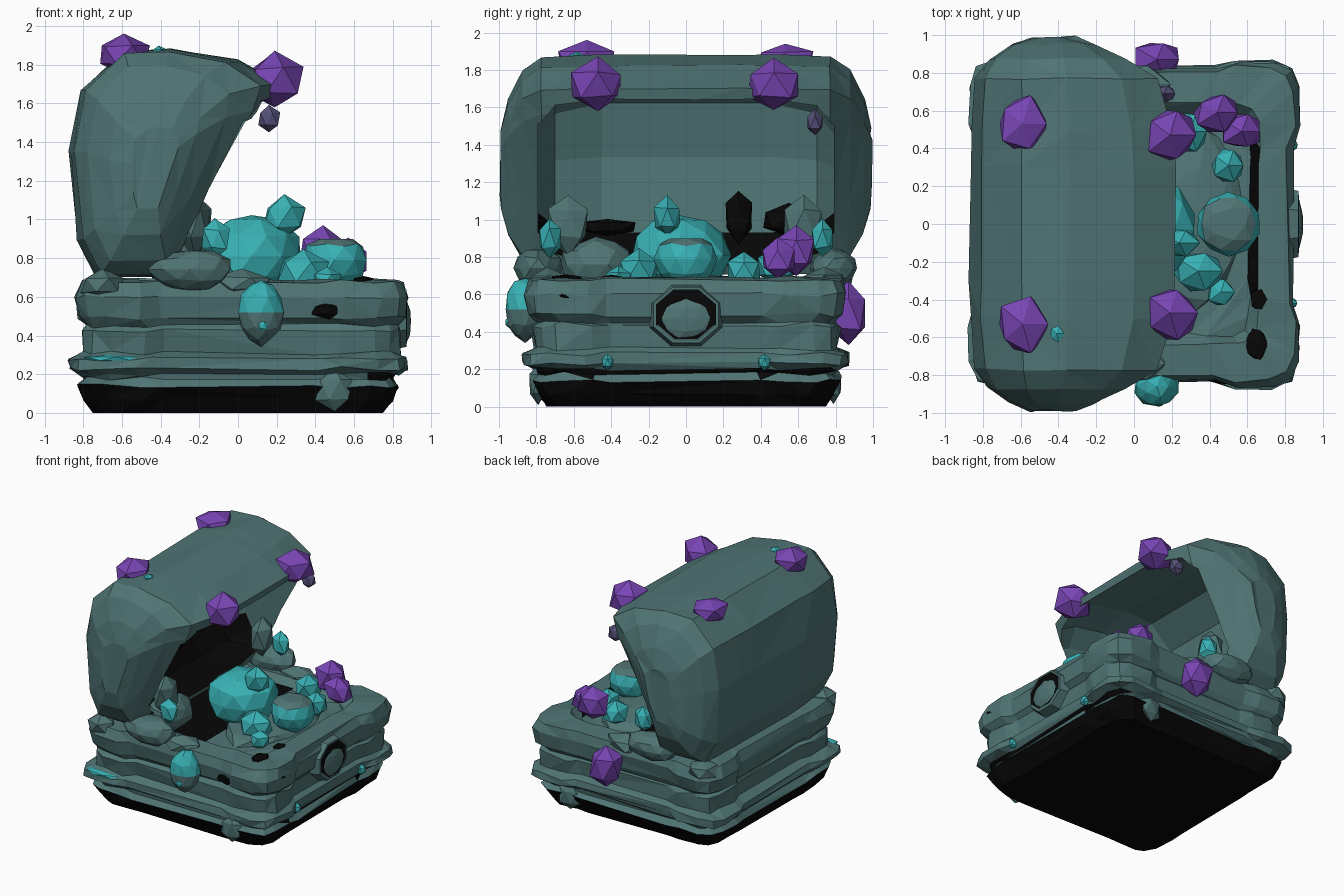
import bpy, bmesh, math, random
from mathutils import Vector

random.seed(4)
cube = bpy.data.objects.get("Cube")
if cube:
    bpy.data.objects.remove(cube)


def material(name, rgb):
    m = bpy.data.materials.new(name)
    m.use_nodes = True
    m.diffuse_color = (*rgb, 1)
    bsdf = m.node_tree.nodes["Principled BSDF"]
    bsdf.inputs["Base Color"].default_value = (*rgb, 1)
    bsdf.inputs["Roughness"].default_value = 0.9
    return m


MATS = [material("slate_teal", (0.08, 0.175, 0.175)),
        material("black", (0.002, 0.002, 0.002)),
        material("cyan_gem", (0.04, 0.44, 0.46)),
        material("purple_gem", (0.19, 0.06, 0.46)),
        material("dusky_violet", (0.09, 0.08, 0.19))]
STONE, BLACK, CYAN, PURPLE, DUSK = range(5)


def finish(name, bm, rule):
    """Turn a bmesh into a flat shaded object, coloured by a face rule."""
    bmesh.ops.recalc_face_normals(bm, faces=bm.faces)
    for f in bm.faces:
        f.material_index = rule(f) if callable(rule) else rule
    me = bpy.data.meshes.new(name)
    bm.to_mesh(me)
    bm.free()
    for m in MATS:
        me.materials.append(m)
    ob = bpy.data.objects.new(name, me)
    bpy.context.collection.objects.link(ob)
    return ob


def loft(name, rings, rule, jitter=0.0):
    """Skin closed rings of points and cap both ends."""
    bm = bmesh.new()
    loops = []
    for ring in rings:
        loops.append([bm.verts.new(Vector(p) + Vector(
            [random.uniform(-jitter, jitter) for _ in p])) for p in ring])
    for a, b in zip(loops, loops[1:]):
        for i in range(len(a)):
            j = (i + 1) % len(a)
            bm.faces.new((a[i], a[j], b[j], b[i]))
    bm.faces.new(loops[0])
    bm.faces.new(loops[-1])
    bmesh.ops.triangulate(bm, faces=bm.faces)
    return finish(name, bm, rule)


def rock(name, pos, size, rule, detail=1, rough=0.13):
    """Rough faceted lump used for gems and stones."""
    bm = bmesh.new()
    bmesh.ops.create_icosphere(bm, subdivisions=detail, radius=1)
    for v in bm.verts:
        v.co *= random.uniform(1 - rough, 1 + rough)
        v.co = Vector(pos) + v.co * Vector(size)
    return finish(name, bm, rule)


# Chest body: stacked square bands with swollen corners, hollow at the top
def square_ring(h, z):
    c = h * 0.84
    mid = h - 0.035 if h > 0.75 and z > 0.2 else h
    quarter = [(mid, -h * 0.5), (mid, h * 0.48), (h, h * 0.62), (h, c),
               (h * 0.95, h * 0.95), (c, h), (h * 0.62, h)]
    shift = 0.02 if z > 0.3 else 0
    pts = []
    for k in range(4):
        for x, y in quarter:
            for _ in range(k):
                x, y = -y, x
            pts.append((x + shift, y, z))
    return pts


def body_rule(f):
    c = f.calc_center_median()
    groove = c.x > 0.7 and 0.165 < c.z < 0.2
    wall = 0.59 < c.x < 0.665 and abs(c.y) < 0.42 and 0.61 < c.z < 0.69
    return BLACK if c.z < 0.14 or groove or wall else STONE


PROFILE = [(0.74, 0), (0.79, 0.07), (0.82, 0.14), (0.79, 0.175), (0.81, 0.2),
           (0.87, 0.23), (0.87, 0.28), (0.81, 0.31), (0.82, 0.43), (0.8, 0.45),
           (0.84, 0.49), (0.86, 0.6), (0.83, 0.68), (0.64, 0.69), (0.59, 0.62)]
body = loft("chest_body", [square_ring(h, z) for h, z in PROFILE], body_rule, 0.012)
for v in body.data.vertices:
    if v.co.z < 0.02:
        v.co.z = 0

# Dark hollow beneath the lid
bm = bmesh.new()
bmesh.ops.create_grid(bm, x_segments=1, y_segments=1, size=1)
for v in bm.verts:
    v.co = Vector((-0.24 + v.co.x * 0.34, v.co.y * 0.58, 0.645))
finish("dark_floor", bm, BLACK)

# Open lid: side profile skinned across the width, bulging at both ends,
# with the lip drawn back towards the ends
LID = [(-0.35, 0.71), (-0.73, 0.71), (-0.83, 0.9), (-0.87, 1.35), (-0.81, 1.67),
       (-0.6, 1.86), (-0.35, 1.88), (0, 1.82), (0.22, 1.7), (0.18, 1.56), (-0.12, 1.08)]
MID = Vector((-0.42, 1.26))


def lid_ring(y, s, lip):
    back = 0.7 + 0.3 * lip
    return [(MID.x + (x - MID.x) * s * (lip if x > MID.x else back), y,
             MID.y + (z - MID.y) * s) for x, z in LID]


sections = [(0.99, 0.36, 0.5), (0.95, 0.62, 0.55), (0.87, 0.87, 0.68),
            (0.77, 0.99, 0.85), (0.5, 1, 0.97), (0.3, 1, 1)]
steps = [(-y, s, lip) for y, s, lip in sections] + sections[::-1]
lid = loft("lid", [lid_ring(*step) for step in steps], STONE, 0.009)

# Hollow out the lid through its opening with a domed core
hinge = Vector((-0.06, 1.2))
push = Vector((0.86, -0.55)) * 0.25


def hollow_ring(y, s):
    pts = [hinge + (Vector(p) - hinge) * s for p in LID[:9]]
    pts = [pts[0] + push] + pts + [pts[-1] + push]
    return [(p.x, y, p.y) for p in pts]


core = [(0.79, 0.55), (0.7, 0.78), (0.45, 0.9)]
core = [(-y, s) for y, s in core] + core[::-1]
cutter = loft("lid_hollow", [hollow_ring(*step) for step in core],
              lambda f: BLACK if f.calc_center_median().z < 0.98 else STONE)
cutter.hide_render = True
mod = lid.modifiers.new("hollow", "BOOLEAN")
mod.operation = "DIFFERENCE"
mod.solver = "EXACT"
mod.object = cutter
bpy.context.view_layer.objects.active = lid
bpy.ops.object.modifier_apply(modifier=mod.name)
bpy.data.objects.remove(cutter)

# Dark cracks on the inner back wall and the outer bands
for y, z, w, h in ((0.28, 1.02, 0.08, 0.15), (0.55, 1.0, 0.15, 0.09), (-0.42, 0.96, 0.16, 0.05)):
    rock("inner_crack", (-0.72, y, z), (0.06, w, h), BLACK)
rock("front_crack", (0.47, -0.82, 0.53), (0.1, 0.03, 0.045), BLACK)
rock("band_crack", (0.85, -0.66, 0.59), (0.03, 0.06, 0.02), BLACK)

# Stones around the hinge and rim
for side, tag in ((-1, "right"), (1, "left")):
    rock("hinge_stone_" + tag, (-0.25, side * 0.79, 0.74), (0.22, 0.13, 0.11), STONE, 2, 0.08)
    rock("inner_stone_" + tag, (-0.22, side * 0.63, 0.98), (0.09, 0.12, 0.16), STONE)
    rock("rim_stone_" + tag, (0.02, side * 0.74, 0.67), (0.18, 0.11, 0.07), STONE)
    rock("back_stone_" + tag, (-0.7, side * 0.78, 0.66), (0.12, 0.12, 0.08), STONE)
    rock("foot_stone_" + tag, (0.5, side * 0.79, 0.12), (0.1, 0.05, 0.11), STONE)
    rock("band_chip_" + tag, (0.83, side * 0.42, 0.235), (0.04, 0.035, 0.045), CYAN)
    rock("rim_chip_" + tag, (-0.12, side * 0.73, 0.9), (0.08, 0.07, 0.11), CYAN)
rock("inner_heap", (-0.28, -0.48, 0.76), (0.16, 0.2, 0.14), STONE, 2, 0.08)


# Front lock: octagonal boss with a dark upper ring and a round plate
def disc(name, r, x0, x1, rule, squash=0.85):
    rings = [[(x, q * r * math.cos(a), 0.49 + q * squash * r * math.sin(a))
              for a in [math.pi * (i + 0.5) / 4 for i in range(8)]]
             for x, q in ((x0, 1.05), (x1, 0.9))]
    return loft(name, rings, rule)


disc("lock_boss", 0.21, 0.76, 0.87, STONE)
disc("lock_ring", 0.18, 0.865, 0.874,
     lambda f: BLACK if f.calc_center_median().z > 0.44 else STONE)
rock("lock_plate", (0.85, 0, 0.47), (0.045, 0.16, 0.125), STONE, 2, 0.04)

# Treasure inside the chest
rock("treasure_mound", (0.3, 0.05, 0.61), (0.3, 0.5, 0.1), STONE, 2, 0.08)
rock("large_gem", (0.07, -0.03, 0.81), (0.27, 0.27, 0.22), CYAN, 2, 0.05)
rock("gem_spike", (0.24, -0.1, 1.01), (0.12, 0.075, 0.11), CYAN)
round_gem = rock("round_gem", (0.5, 0, 0.79), (0.17, 0.17, 0.16),
                 lambda f: STONE if f.calc_center_median().z > 0.88 else CYAN, 2, 0.04)
for v in round_gem.data.vertices:
    v.co.z = min(v.co.z, 0.9)
rock("small_gem_front", (0.34, -0.25, 0.73), (0.14, 0.12, 0.11), CYAN)
rock("small_gem_corner", (0.46, -0.36, 0.68), (0.08, 0.08, 0.08), CYAN)
rock("small_gem_back", (0.5, 0.31, 0.73), (0.1, 0.1, 0.1), CYAN)
rock("small_gem_far", (0.3, 0.49, 0.75), (0.1, 0.12, 0.1), CYAN)
rock("purple_treasure", (0.44, 0.59, 0.83), (0.13, 0.11, 0.14), PURPLE)
rock("purple_splinter", (0.57, 0.49, 0.79), (0.12, 0.1, 0.11), PURPLE)
rock("rim_nugget", (0.65, -0.64, 0.685), (0.07, 0.09, 0.025), BLACK)
rock("rim_crack", (0.66, -0.4, 0.685), (0.05, 0.06, 0.02), BLACK)

# Gems set into the sides
rock("side_gem_right", (0.12, -0.86, 0.52), (0.12, 0.11, 0.17),
     lambda f: CYAN if f.calc_center_median().z > 0.53 else STONE, 2, 0.06)
rock("side_gem_drop", (0.13, -0.95, 0.45), (0.03, 0.02, 0.03), CYAN)
rock("side_gem_left", (0.12, 0.87, 0.5), (0.14, 0.11, 0.18), PURPLE)
rock("band_gem", (-0.67, -0.83, 0.28), (0.16, 0.05, 0.02), CYAN)

# Purple gems on the lid
for side, tag in ((-1, "right"), (1, "left")):
    rock("lid_gem_" + tag, (-0.59, side * 0.53, 1.85), (0.14, 0.16, 0.1), PURPLE)
    rock("lip_gem_" + tag, (0.19, side * 0.47, 1.72), (0.15, 0.16, 0.14), PURPLE)
rock("lip_shard", (0.16, 0.69, 1.52), (0.06, 0.05, 0.07), DUSK)
rock("lid_chip", (-0.41, -0.58, 1.86), (0.04, 0.05, 0.04), CYAN)
